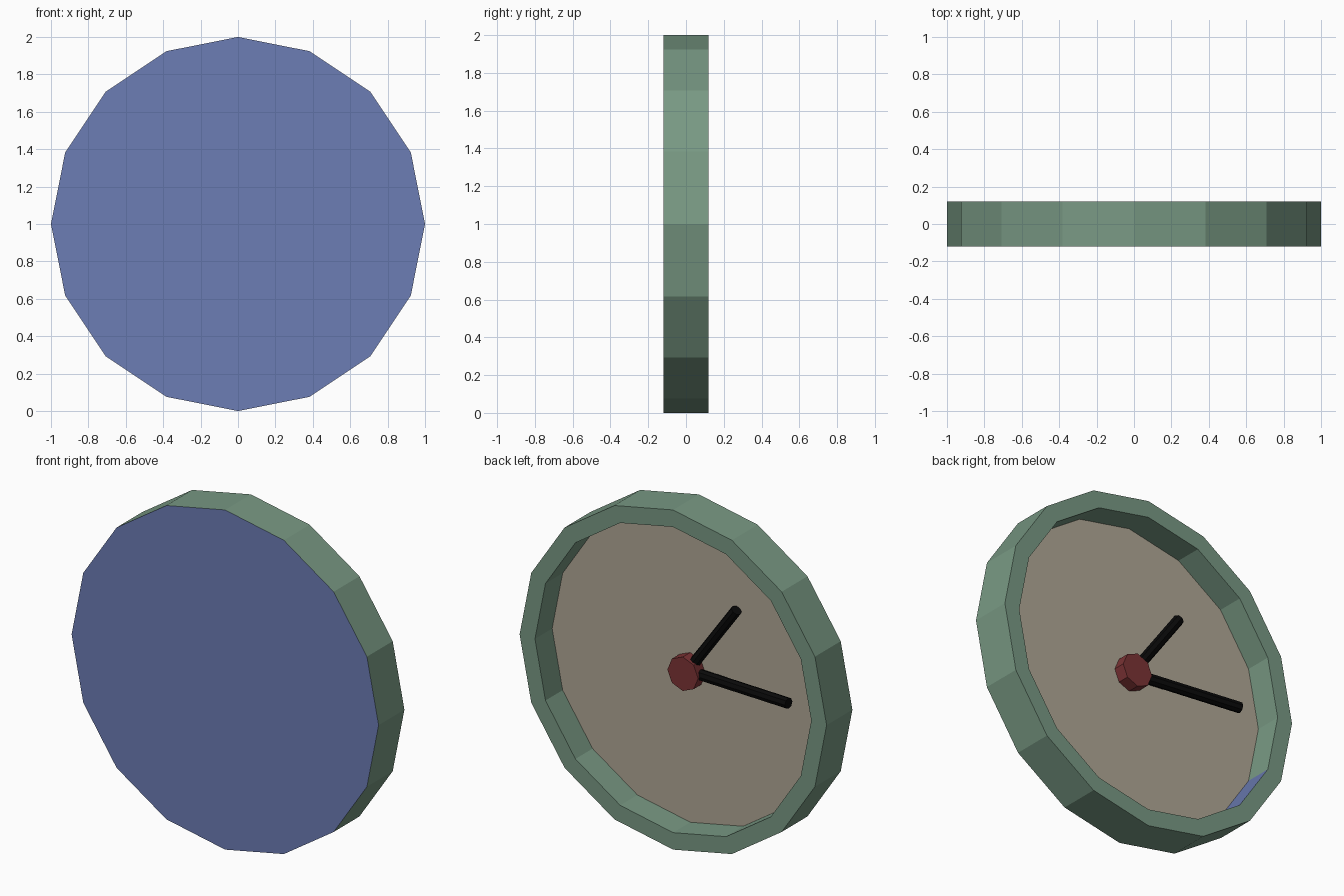
import bpy, bmesh, math
from mathutils import Vector

if "Cube" in bpy.data.objects:
    bpy.data.objects.remove(bpy.data.objects["Cube"])

SIDES, CZ = 16, 1.0


def mat(name, rgb):
    m = bpy.data.materials.new(name)
    m.diffuse_color = (*rgb, 1)
    m.use_nodes = True
    m.node_tree.nodes["Principled BSDF"].inputs["Base Color"].default_value = m.diffuse_color
    return m


GREEN = mat("sage green", (0.19, 0.32, 0.23))
BLUE = mat("slate blue", (0.15, 0.205, 0.46))
TAN = mat("tan", (0.44, 0.39, 0.305))
RED = mat("dark red", (0.20, 0.033, 0.035))
BLACK = mat("black", (0.003, 0.003, 0.003))


def finish(bm, name, mats):
    me = bpy.data.meshes.new(name)
    bm.to_mesh(me)
    bm.free()
    for m in mats:
        me.materials.append(m)
    ob = bpy.data.objects.new(name, me)
    bpy.context.collection.objects.link(ob)
    return ob


def ring(bm, radius, y):
    return [bm.verts.new((radius * math.cos(2 * math.pi * i / SIDES), y,
                          CZ + radius * math.sin(2 * math.pi * i / SIDES)))
            for i in range(SIDES)]


def rod(name, a, b, radius, sides, material):
    a, b = Vector(a), Vector(b)
    bm = bmesh.new()
    bmesh.ops.create_cone(bm, cap_ends=True, segments=sides, radius1=radius,
                          radius2=radius, depth=(b - a).length)
    q = (b - a).to_track_quat('Z', 'Y').to_matrix().to_4x4()
    q.translation = (a + b) / 2
    bm.transform(q)
    return finish(bm, name, [material])


# Case: blue cover on the front, green side and rim, recessed tan dial
bm = bmesh.new()
rings = [ring(bm, r, y) for r, y in
         ((1, -0.12), (1, 0.12), (0.9, 0.12), (0.9, -0.04))]
for a, b in zip(rings, rings[1:]):
    for i in range(SIDES):
        j = (i + 1) % SIDES
        bm.faces.new((a[i], a[j], b[j], b[i]))
bm.faces.new(rings[0]).material_index = 1
bm.faces.new(rings[-1]).material_index = 2
bmesh.ops.recalc_face_normals(bm, faces=bm.faces)
# one lower panel of the inner wall is blue
for f in bm.faces:
    c = f.calc_center_median()
    if f.normal.x > 0.8 and f.normal.z > 0.5 and math.hypot(c.x, c.z - CZ) < 0.95:
        f.material_index = 1
finish(bm, "clock_case", [GREEN, BLUE, TAN])

# Hub and hands
rod("hub", (0, -0.05, CZ), (0, 0.03, CZ), 0.1, 8, RED)
rod("hour_hand", (0, -0.015, CZ), (-0.32, -0.012, CZ + 0.445), 0.031, 8, BLACK)
rod("minute_hand", (0, -0.02, CZ), (-0.70, 0.045, CZ + 0.02), 0.031, 8, BLACK)
